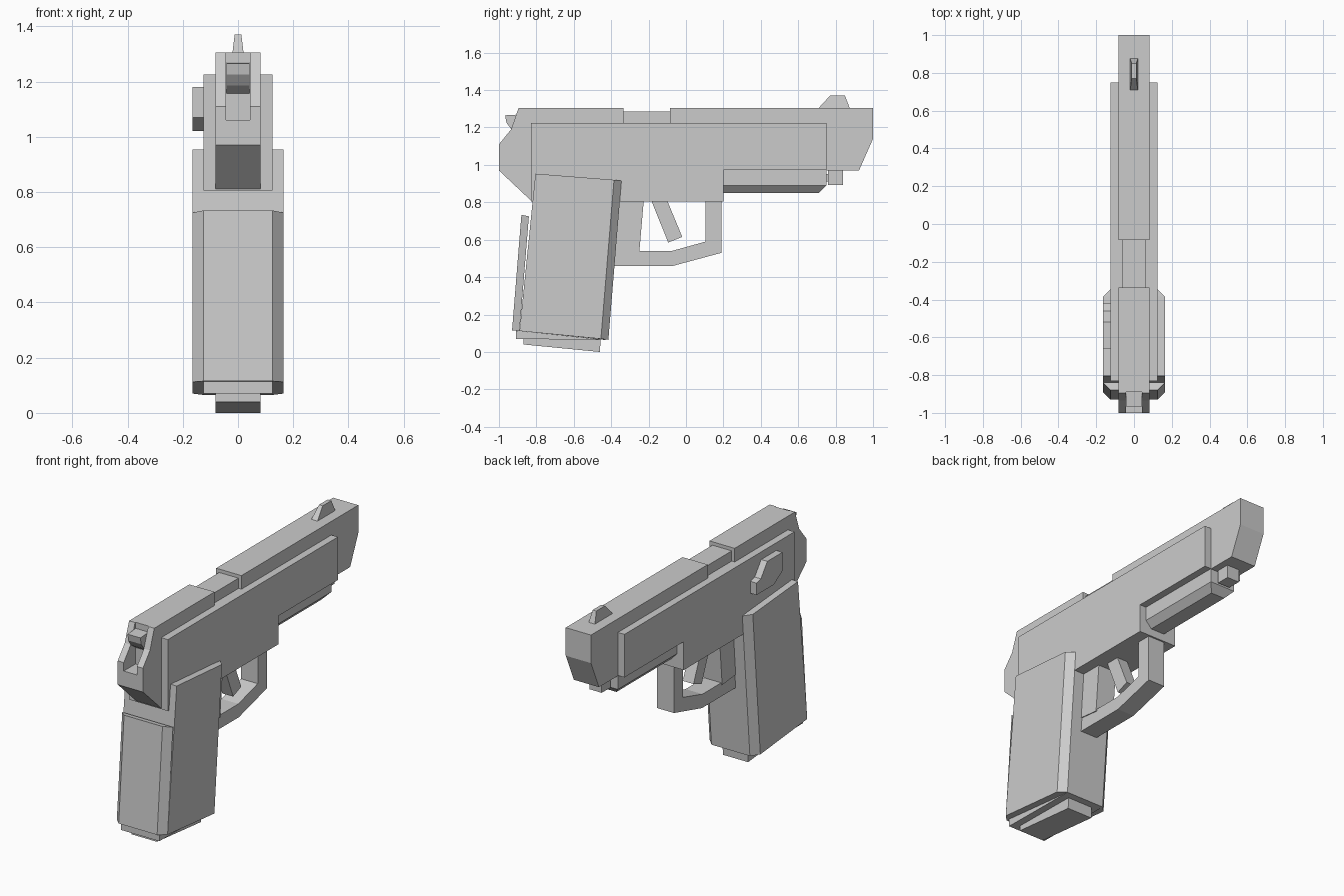
import bpy, bmesh

cube = bpy.data.objects.get("Cube")
if cube:
    bpy.data.objects.remove(cube, do_unlink=True)

GREY = (0.6, 0.6, 0.6, 1)
mat = bpy.data.materials.new("plain grey")
mat.use_nodes = True
mat.diffuse_color = GREY
bsdf = next(n for n in mat.node_tree.nodes if n.type == 'BSDF_PRINCIPLED')
bsdf.inputs["Base Color"].default_value = GREY


def finish(name, bm):
    bmesh.ops.recalc_face_normals(bm, faces=bm.faces)
    mesh = bpy.data.meshes.new(name)
    bm.to_mesh(mesh)
    bm.free()
    mesh.materials.append(mat)
    ob = bpy.data.objects.new(name, mesh)
    bpy.context.collection.objects.link(ob)
    return ob


def extrude(name, profile, x0, x1=None):
    """Side profile of (y, z) points pushed across from x0 to x1."""
    x1 = -x0 if x1 is None else x1
    bm = bmesh.new()
    face = bm.faces.new([bm.verts.new((x0, y, z)) for y, z in profile])
    made = bmesh.ops.extrude_face_region(bm, geom=[face])["geom"]
    verts = [v for v in made if isinstance(v, bmesh.types.BMVert)]
    bmesh.ops.translate(bm, verts=verts, vec=(x1 - x0, 0, 0))
    return finish(name, bm)


def box(name, half_x, y0, y1, z0, z1):
    return extrude(name, [(y0, z0), (y1, z0), (y1, z1), (y0, z1)], half_x)


def hull(name, points):
    """Convex solid around (half_x, y, z) points mirrored in x."""
    bm = bmesh.new()
    for x, y, z in points:
        for s in (-1, 1):
            bm.verts.new((s * x, y, z))
    bmesh.ops.convex_hull(bm, input=bm.verts)
    bmesh.ops.dissolve_limit(bm, angle_limit=0.01, verts=bm.verts, edges=bm.edges)
    return finish(name, bm)


# Slide with the port notch in its top, and a slot cut in the rear
slide = extrude("slide", [
    (-0.83, 0.81), (-1, 0.97), (-1, 1.11), (-0.935, 1.19), (-0.895, 1.305),
    (-0.335, 1.305), (-0.335, 1.2), (-0.085, 1.2), (-0.085, 1.305),
    (1, 1.305), (1, 1.14), (0.925, 0.97), (0.2, 0.97), (0.2, 0.81)], 0.082)
cutter = box("slot_cutter", 0.043, -1.1, -0.89, 1.06, 1.4)
cut = slide.modifiers.new("rear slot", 'BOOLEAN')
cut.operation, cut.solver, cut.object = 'DIFFERENCE', 'EXACT', cutter
bpy.context.view_layer.objects.active = slide
slide.select_set(True)
bpy.ops.object.modifier_apply(modifier=cut.name)
bpy.data.objects.remove(cutter, do_unlink=True)

box("barrel", 0.063, -0.34, -0.08, 1.15, 1.285)
extrude("hammer", [(-0.88, 1.15), (-0.93, 1.185), (-0.96, 1.225),
                   (-0.967, 1.265), (-0.88, 1.27)], 0.042)
hull("front_sight", [(0.02, 0.71, 1.305), (0.02, 0.875, 1.305),
                     (0.012, 0.77, 1.37), (0.012, 0.85, 1.37)])

# Frame
extrude("frame", [(-0.83, 0.805), (0.2, 0.805), (0.2, 0.972), (0.75, 0.972),
                  (0.75, 1.225), (-0.83, 1.225)], 0.125)
hull("lower_rail", [(x, y, z) for x, z, end in
                    ((0.082, 0.98, 0.75), (0.082, 0.89, 0.75), (0.045, 0.85, 0.71))
                    for y in (0.19, end)])
box("rod_neck", 0.025, 0.74, 0.77, 0.91, 0.95)
box("rod_tip", 0.04, 0.76, 0.84, 0.893, 0.98)
extrude("thumb_lever", [
    (-0.42, 1.02), (-0.42, 1.09), (-0.46, 1.1), (-0.52, 1.18), (-0.66, 1.18),
    (-0.66, 1.07), (-0.58, 1.02)], -0.165, -0.12)

# Trigger group
extrude("trigger_guard", [
    (-0.42, 0.46), (-0.07, 0.46), (0.19, 0.53), (0.19, 0.82), (0.105, 0.82),
    (0.105, 0.59), (-0.075, 0.54), (-0.42, 0.54)], 0.055)
extrude("trigger", [(-0.19, 0.82), (-0.105, 0.82), (-0.02, 0.615),
                    (-0.095, 0.585)], 0.035)
extrude("grip_front_block", [(-0.42, 0.82), (-0.225, 0.82), (-0.25, 0.528),
                             (-0.42, 0.545)], 0.06)

# Grip with chamfered front edges, rear strap and base
hull("grip", [
    (0.165, -0.805, 0.953), (0.165, -0.385, 0.92), (0.125, -0.345, 0.915),
    (0.165, -0.89, 0.112), (0.165, -0.455, 0.07), (0.125, -0.415, 0.065)])
hull("grip_strap", [
    (0.165, -0.84, 0.725), (0.125, -0.88, 0.733),
    (0.165, -0.89, 0.112), (0.125, -0.93, 0.115)])
extrude("grip_base", [(-0.91, 0.114), (-0.91, 0.07), (-0.42, 0.064)], 0.125)
extrude("magazine_base", [(-0.87, 0.1), (-0.87, 0.04), (-0.46, 0),
                          (-0.455, 0.1)], 0.082)
